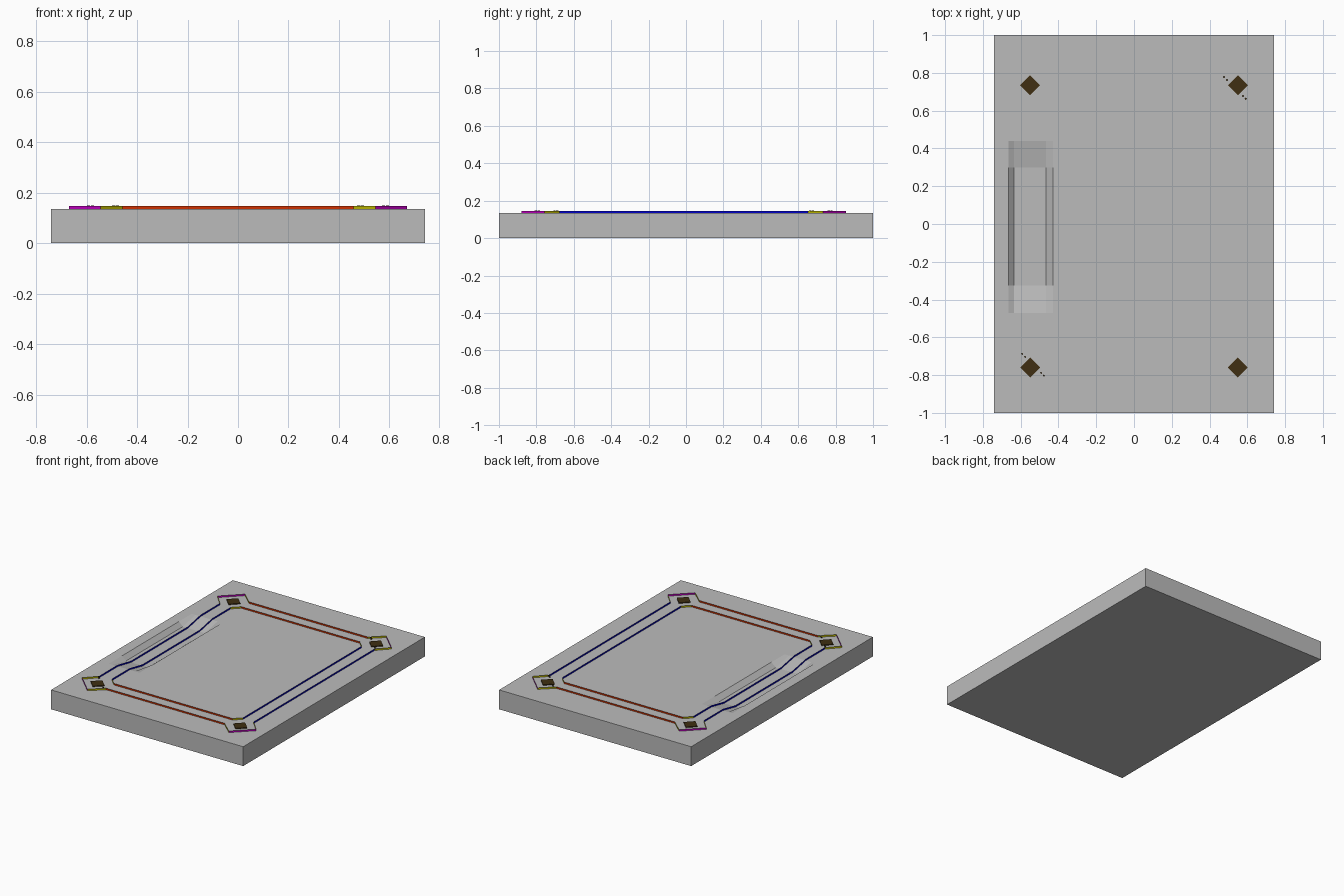
import bpy
import bmesh
from math import pi

if "Cube" in bpy.data.objects:
    bpy.data.objects.remove(bpy.data.objects["Cube"])


def material(name, r, g, b):
    m = bpy.data.materials.new(name)
    m.use_nodes = True
    m.diffuse_color = (r, g, b, 1)
    m.node_tree.nodes["Principled BSDF"].inputs["Base Color"].default_value = (r, g, b, 1)
    return m


GREY = material("grey", 0.5, 0.5, 0.5)
RED = material("red", 0.62, 0.03, 0.0)
BLUE = material("blue", 0.0, 0.0, 0.62)
MAGENTA = material("magenta", 0.58, 0.0, 0.58)
YELLOW = material("yellow", 0.56, 0.52, 0.0)
BROWN = material("dark brown", 0.05, 0.028, 0.006)

TOP = 0.135      # slab surface
WALL = 0.011     # wall height
DIP = 0.028      # depth of the sunken strip
MID_Y = -0.0125  # centre of the track layout


def finish(bm, name, mat):
    mesh = bpy.data.meshes.new(name)
    bm.to_mesh(mesh)
    bm.free()
    mesh.materials.append(mat)
    obj = bpy.data.objects.new(name, mesh)
    bpy.context.collection.objects.link(obj)
    return obj


def wall(name, points, mat):
    """Thin upright strip that follows a path of (x, y, z) points."""
    bm = bmesh.new()
    low = [bm.verts.new(p) for p in points]
    high = [bm.verts.new((x, y, z + WALL)) for x, y, z in points]
    for i in range(len(points) - 1):
        bm.faces.new((low[i], low[i + 1], high[i + 1], high[i]))
    return finish(bm, name, mat)


# Slab with a shallow sloped recess in its top
xs = [-0.74, -0.665, -0.635, -0.465, -0.43, 0.74]
ys = [-1, -0.47, -0.325, 0.30, 0.44, 1]
bm = bmesh.new()
grid = [[bm.verts.new((x, y, TOP - DIP if i in (2, 3) and j in (2, 3) else TOP))
         for j, y in enumerate(ys)] for i, x in enumerate(xs)]
for i in range(5):
    for j in range(5):
        bm.faces.new((grid[i][j], grid[i + 1][j], grid[i + 1][j + 1], grid[i][j + 1]))
rim = [e for e in bm.edges if e.is_boundary]
skirt = bmesh.ops.extrude_edge_only(bm, edges=rim)["geom"]
for v in skirt:
    if isinstance(v, bmesh.types.BMVert):
        v.co.z = 0
bmesh.ops.edgeloop_fill(bm, edges=[e for e in bm.edges if e.is_boundary])
bmesh.ops.recalc_face_normals(bm, faces=bm.faces)
finish(bm, "slab", GREY)

# Corner stations: open diamond of walls around a dark pad
for side, sx in (("right", -1), ("left", 1)):
    for end, sy in (("front", -1), ("back", 1)):
        def at(x, y):
            return (sx * x, MID_Y + sy * y, TOP)
        tag = end + "_" + side
        wall(tag + "_outer_wall", [at(0.67, 0.745), at(0.545, 0.867)], MAGENTA)
        wall(tag + "_side_wall", [at(0.67, 0.745), at(0.595, 0.665)], YELLOW)
        wall(tag + "_end_wall", [at(0.545, 0.867), at(0.457, 0.787)], YELLOW)
        wall(tag + "_inner_wall", [at(0.505, 0.653), at(0.457, 0.70)], YELLOW)
        bm = bmesh.new()
        bmesh.ops.create_cone(bm, cap_ends=True, segments=4, radius1=0.053,
                              radius2=0.053, depth=0.006)
        pad = finish(bm, tag + "_pad", BROWN)
        pad.location = (sx * 0.55, MID_Y + sy * 0.7475, TOP + 0.003)

# Lane walls between the stations
for end, sy in (("front", -1), ("back", 1)):
    for lane, y in (("outer", 0.787), ("inner", 0.70)):
        wy = MID_Y + sy * y
        wall(f"{end}_{lane}_lane", [(-0.457, wy, TOP), (0.457, wy, TOP)], RED)
for lane, x, y in (("outer", 0.595, 0.665), ("inner", 0.505, 0.653)):
    a, b = MID_Y - y, MID_Y + y
    wall(f"left_{lane}_lane", [(x, a, TOP), (x, b, TOP)], BLUE)
    path = [(-x, a, TOP)] + [(-x, wy, TOP - DIP if abs(wy) < 0.4 else TOP)
                             for wy in ys[1:5]] + [(-x, b, TOP)]
    wall(f"right_{lane}_lane", path, BLUE)

# Small marker posts beside two opposite pads
for tag, s in (("front_right", -1), ("back_left", 1)):
    for n, d in enumerate((-0.055, -0.04, 0.045, 0.06)):
        bm = bmesh.new()
        bmesh.ops.create_cube(bm, size=1)
        post = finish(bm, f"{tag}_marker_{n + 1}", BROWN)
        post.scale = (0.009, 0.009, 0.004)
        post.rotation_euler.z = pi / 4
        post.location = (s * (0.532 + d), MID_Y + s * (0.7355 - d), TOP + WALL + 0.001)
